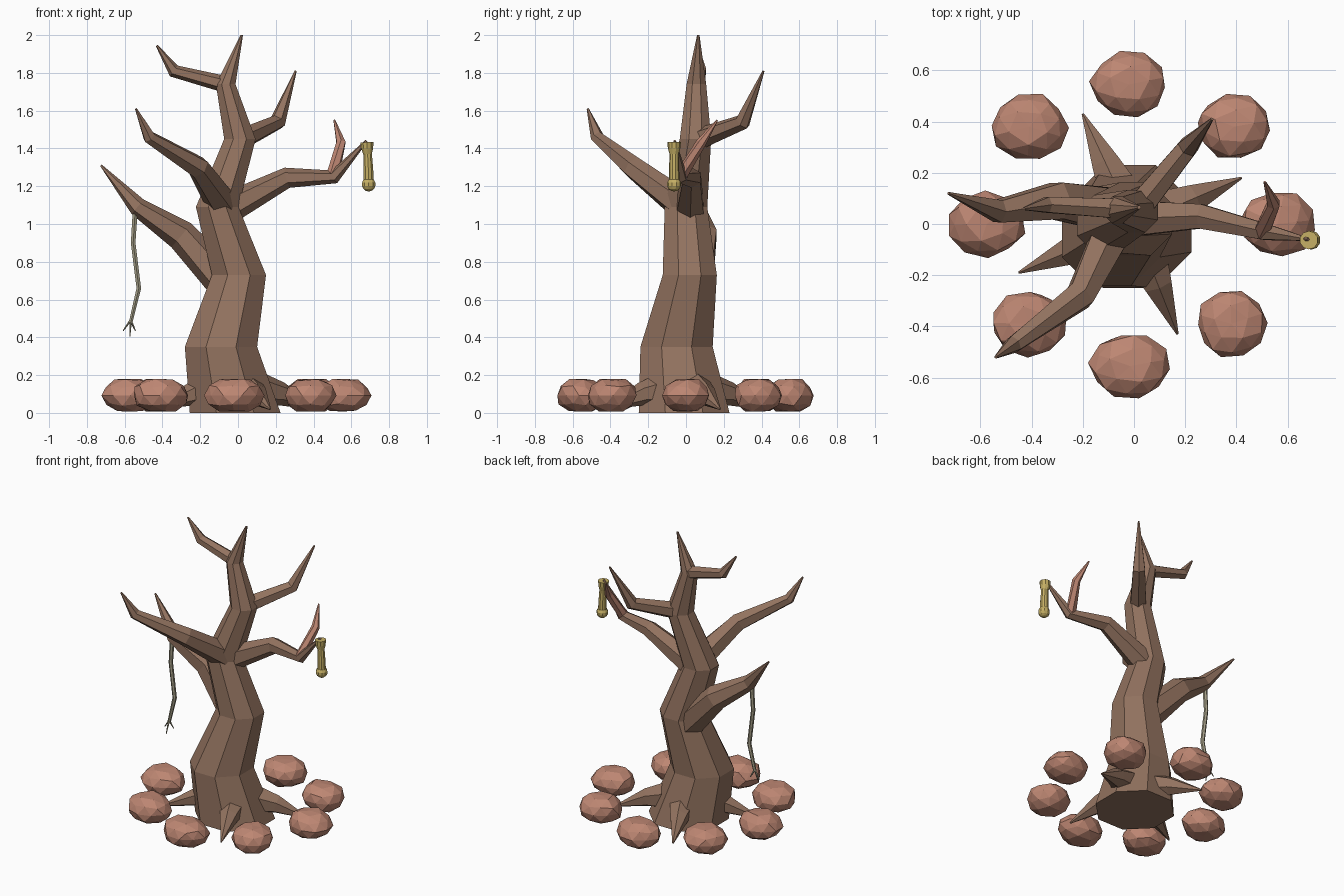
import bpy, bmesh, math, random
from mathutils import Vector

random.seed(4)
if "Cube" in bpy.data.objects:
    bpy.data.objects.remove(bpy.data.objects["Cube"])


def material(name, rgb):
    m = bpy.data.materials.new(name)
    m.use_nodes = True
    m.diffuse_color = (*rgb, 1)
    m.node_tree.nodes["Principled BSDF"].inputs["Base Color"].default_value = (*rgb, 1)
    return m


BARK = material("brown bark", (0.29, 0.17, 0.115))
STONE = material("reddish stone", (0.51, 0.24, 0.17))
GOLD = material("old gold", (0.56, 0.43, 0.13))
ROPE = material("grey rope", (0.37, 0.34, 0.24))


def finish(bm, name, mat):
    bmesh.ops.recalc_face_normals(bm, faces=bm.faces)
    mesh = bpy.data.meshes.new(name)
    bm.to_mesh(mesh)
    bm.free()
    mesh.materials.append(mat)
    obj = bpy.data.objects.new(name, mesh)
    bpy.context.collection.objects.link(obj)
    return obj


def limb(name, path, mat=BARK, sides=6, level=False):
    """Tapered faceted tube through (x, y, z, radius) points."""
    bm = bmesh.new()
    pts = [Vector(p[:3]) for p in path]
    rings = []
    for i, p in enumerate(pts):
        d = Vector((0, 0, 1))
        if not level:
            d = Vector()
            if i > 0:
                d += (p - pts[i - 1]).normalized()
            if i < len(pts) - 1:
                d += (pts[i + 1] - p).normalized()
            d.normalize()
        ref = Vector((0, 1, 0)) if abs(d.z) > 0.97 else Vector((0, 0, 1))
        u = d.cross(ref).normalized()
        v = u.cross(d)
        ring = []
        for k in range(sides):
            a = (k + 0.5) * math.tau / sides
            ring.append(bm.verts.new(p + path[i][3] * (u * math.cos(a) + v * math.sin(a))))
        rings.append(ring)
    for r0, r1 in zip(rings, rings[1:]):
        for k in range(sides):
            j = (k + 1) % sides
            bm.faces.new((r0[k], r0[j], r1[j], r1[k]))
    bm.faces.new(rings[0])
    bm.faces.new(rings[-1])
    return finish(bm, name, mat)


# Crooked trunk with flat-cut rings
limb("trunk", [(-0.015, -0.01, 0, 0.26), (-0.09, -0.05, 0.35, 0.207),
               (0.005, 0.02, 0.73, 0.155), (-0.11, 0, 1.09, 0.122),
               (0.01, 0.05, 1.45, 0.09), (-0.065, 0.055, 1.74, 0.056),
               (0.02, 0.065, 2, 0.007)], sides=8, level=True)

# Bare branches
limb("lower_right_branch", [(-0.06, 0.05, 0.68, 0.1), (-0.3, 0.09, 0.94, 0.082),
                            (-0.53, 0.05, 1.09, 0.05), (-0.725, 0.12, 1.31, 0.006)])
limb("front_branch", [(-0.08, -0.02, 1.1, 0.085), (-0.21, -0.28, 1.3, 0.062),
                      (-0.47, -0.47, 1.46, 0.036), (-0.54, -0.52, 1.61, 0.006)])
limb("left_branch", [(-0.06, 0.02, 1.08, 0.085), (0.26, 0.03, 1.245, 0.055),
                     (0.51, -0.03, 1.25, 0.037), (0.68, -0.06, 1.44, 0.007)])
limb("left_twig", [(0.5, -0.03, 1.25, 0.035), (0.545, 0.08, 1.43, 0.027),
                   (0.51, 0.165, 1.55, 0.005)], STONE)
limb("back_branch", [(0, 0.04, 1.44, 0.06), (0.21, 0.3, 1.54, 0.044),
                     (0.305, 0.41, 1.81, 0.006)])
limb("upper_right_branch", [(-0.05, 0.06, 1.735, 0.045), (-0.34, 0.075, 1.81, 0.035),
                            (-0.43, 0.06, 1.945, 0.006)])

# Pointed roots
for i, (x, y) in enumerate([(-0.2, 0.43), (0.42, 0.18), (0.17, -0.43), (-0.45, -0.19)]):
    limb(f"root_{i + 1}", [(x * 0.3, y * 0.3, 0.12, 0.09), (x * 0.55, y * 0.55, 0.1, 0.062),
                           (x, y, 0.02, 0.005)])

# Ring of faceted stones
STONES = [(-0.02, 0.545, 0.15), (0.39, 0.38, 0.148), (0.56, 0, 0.15), (0.38, -0.39, 0.138),
          (-0.015, -0.555, 0.16), (-0.41, -0.39, 0.15), (-0.575, 0, 0.15), (-0.41, 0.38, 0.15)]
for i, (x, y, rx) in enumerate(STONES):
    bm = bmesh.new()
    bmesh.ops.create_icosphere(bm, subdivisions=2, radius=1)
    turn = random.uniform(0, math.tau)
    for v in bm.verts:
        a = math.atan2(v.co.y, v.co.x) + turn
        flat = math.hypot(v.co.x, v.co.y)
        s = random.uniform(0.93, 1.05)
        z = max(-0.92, min(0.95, v.co.z * 1.08 * s))
        v.co = Vector((x + math.cos(a) * flat * rx * s, y + math.sin(a) * flat * 0.13 * s,
                       0.092 + z * 0.092))
    bmesh.ops.dissolve_limit(bm, angle_limit=math.radians(14), verts=bm.verts, edges=bm.edges)
    finish(bm, f"stone_{i + 1}", STONE)

# Hanging frayed rope
limb("hanging_rope", [(-0.545, 0.05, 1.06, 0.015), (-0.555, 0.05, 0.9, 0.014),
                      (-0.525, 0.05, 0.66, 0.014), (-0.568, 0.05, 0.48, 0.011)], ROPE)
for i, (dx, dy, z) in enumerate([(-0.04, 0.01, 0.435), (-0.005, -0.025, 0.405), (0.025, 0.015, 0.435)]):
    limb(f"rope_strand_{i + 1}", [(-0.568, 0.05, 0.49, 0.007),
                                  (-0.568 + dx, 0.05 + dy, z, 0.003)], ROPE, 5)

# Hanging bell-shaped ornament with a round knob
limb("ornament", [(0.683, -0.063, 1.433, 0.036), (0.684, -0.063, 1.4, 0.033),
                  (0.686, -0.063, 1.37, 0.024), (0.69, -0.063, 1.29, 0.027),
                  (0.692, -0.063, 1.23, 0.028)], GOLD, 10)
bm = bmesh.new()
bmesh.ops.create_uvsphere(bm, u_segments=10, v_segments=7, radius=0.038)
knob = finish(bm, "ornament_knob", GOLD)
knob.location = (0.692, -0.063, 1.21)
